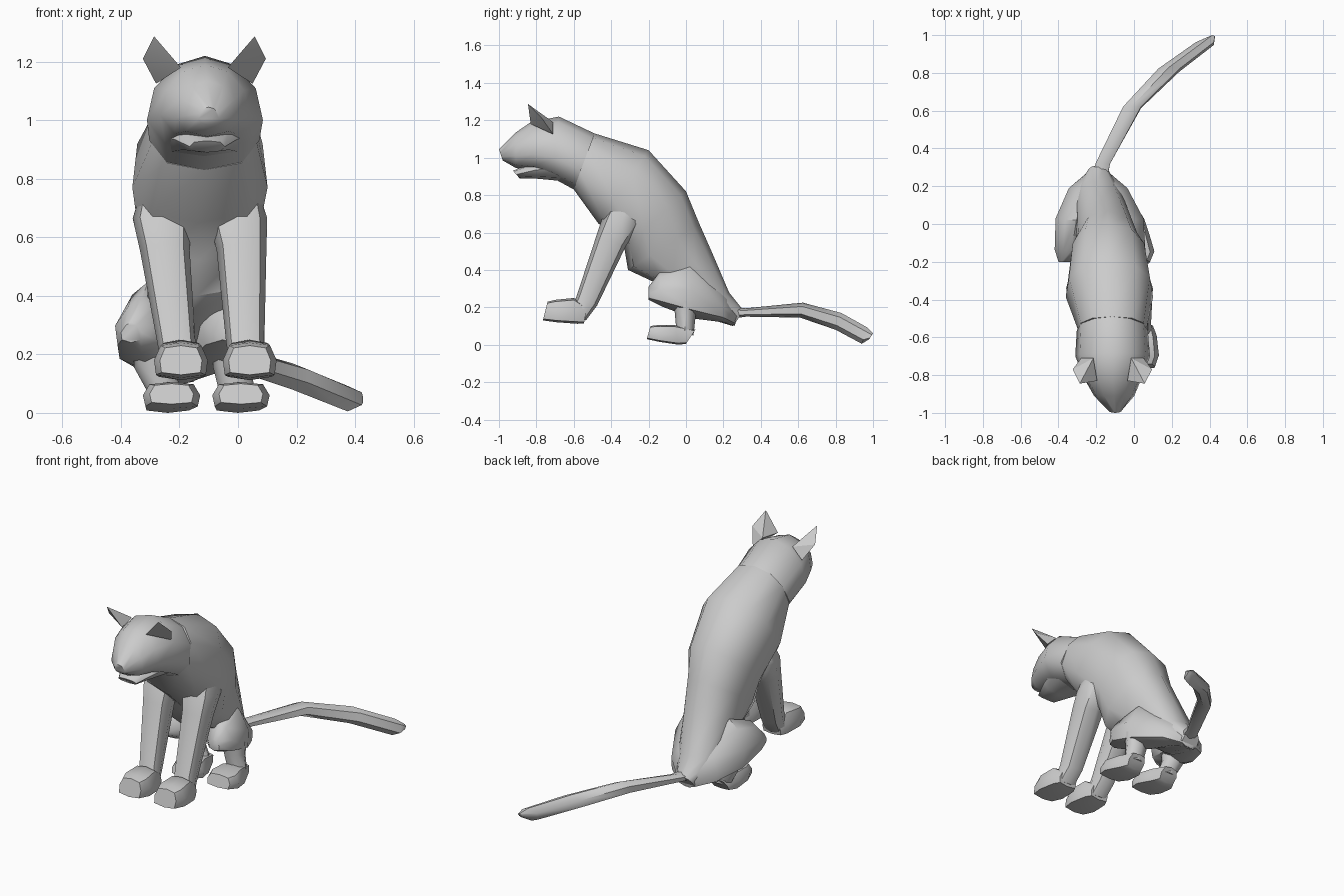
import bpy, bmesh, math


def finish(bm, name, angle=38):
    bmesh.ops.recalc_face_normals(bm, faces=bm.faces)
    mesh = bpy.data.meshes.new(name)
    bm.to_mesh(mesh)
    bm.free()
    obj = bpy.data.objects.new(name, mesh)
    bpy.context.collection.objects.link(obj)
    bpy.ops.object.select_all(action='DESELECT')
    obj.select_set(True)
    bpy.context.view_layer.objects.active = obj
    bpy.ops.object.shade_smooth_by_angle(angle=math.radians(angle))
    return obj


def loft(name, sections, sides=8, square=1.0, taper=0.0, angle=50):
    """Each section: centre x, (y, z) of one edge, (y, z) of the other, half width."""
    bm = bmesh.new()
    rings = []
    for x, y1, z1, y2, z2, w in sections:
        ring = []
        for i in range(sides):
            a = math.tau * i / sides
            c, s = [math.copysign(abs(v) ** square, v) if abs(v) > 1e-6 else 0
                    for v in (math.cos(a), math.sin(a))]
            t = (1 - c) / 2
            ring.append(bm.verts.new((x + w * s * (1 - taper * c),
                                      y1 + (y2 - y1) * t, z1 + (z2 - z1) * t)))
        rings.append(ring)
    for r, q in zip(rings, rings[1:]):
        for i in range(sides):
            j = (i + 1) % sides
            bm.faces.new((r[i], r[j], q[j], q[i]))
    bm.faces.new(rings[0])
    bm.faces.new(rings[-1])
    return finish(bm, name, angle)


# Torso from neck to rump
loft("torso", [
    (-0.115, -0.49, 1.13, -0.60, 0.83, 0.18),
    (-0.13, -0.20, 1.04, -0.47, 0.65, 0.232),
    (-0.135, 0.00, 0.82, -0.33, 0.52, 0.205),
    (-0.14, 0.07, 0.65, -0.31, 0.40, 0.17),
    (-0.16, 0.145, 0.48, -0.16, 0.33, 0.15),
    (-0.19, 0.23, 0.28, 0.05, 0.16, 0.13),
    (-0.19, 0.31, 0.18, 0.25, 0.10, 0.055)], sides=10, square=0.82, taper=0.1)

# Head with muzzle
loft("head", [
    (-0.115, -0.49, 1.13, -0.60, 0.83, 0.185),
    (-0.113, -0.68, 1.22, -0.71, 0.89, 0.195),
    (-0.112, -0.83, 1.19, -0.81, 0.93, 0.15),
    (-0.105, -0.91, 1.135, -0.91, 0.945, 0.105),
    (-0.10, -1.00, 1.045, -0.98, 0.985, 0.035)], sides=10, square=0.95, taper=0.2, angle=62)

# Lower jaw
loft("lower_jaw", [
    (-0.115, -0.66, 1.02, -0.66, 0.875, 0.15),
    (-0.11, -0.81, 0.98, -0.80, 0.888, 0.105),
    (-0.105, -0.925, 0.93, -0.89, 0.89, 0.06)], square=0.8, angle=65)

# Ears, mirrored about the head centre
for side, s in (("left", -1), ("right", 1)):
    bm = bmesh.new()
    for dx, y, z in ((0.08, -0.83, 1.18), (0.172, -0.845, 1.287), (0.21, -0.77, 1.21),
                     (0.165, -0.71, 1.125), (0.10, -0.71, 1.19)):
        bm.verts.new((-0.115 + s * dx, y, z))
    bmesh.ops.convex_hull(bm, input=bm.verts)
    finish(bm, side + "_ear", 20)

# Front legs and paws: x at shoulder, elbow, ankle, paw
for side, xs, xe, xa, xp in (("left", -0.26, -0.25, -0.21, -0.195),
                             ("right", 0.0, 0.012, 0.025, 0.04)):
    loft(side + "_front_leg", [
        (xs, -0.38, 0.80, -0.25, 0.72, 0.07),
        (xs, -0.45, 0.67, -0.23, 0.66, 0.10),
        (xe, -0.48, 0.58, -0.32, 0.53, 0.085),
        (xa, -0.585, 0.26, -0.475, 0.21, 0.065),
        (xp, -0.62, 0.17, -0.535, 0.13, 0.065)], square=0.85)
    loft(side + "_front_paw", [
        (xp, -0.53, 0.20, -0.545, 0.115, 0.06),
        (xp, -0.60, 0.25, -0.58, 0.112, 0.08),
        (xp, -0.70, 0.24, -0.69, 0.12, 0.092),
        (xp, -0.74, 0.23, -0.765, 0.13, 0.072)], square=0.5, taper=0.12)

# Haunches: x of knee, thigh, hip, rump, end
for side, x in (("left", (-0.365, -0.33, -0.305, -0.255, -0.20)),
                ("right", (-0.02, -0.03, -0.06, -0.125, -0.18))):
    loft(side + "_haunch", [
        (x[0], -0.20, 0.31, -0.20, 0.24, 0.035),
        (x[1], -0.14, 0.39, -0.13, 0.205, 0.09),
        (x[2], 0.02, 0.45, 0.04, 0.14, 0.11),
        (x[3], 0.18, 0.30, 0.20, 0.12, 0.09),
        (x[4], 0.29, 0.20, 0.26, 0.10, 0.045)], taper=0.4)

# Hind legs and paws: x at hock, paw, toes
for side, xh, xp, xt in (("left", -0.29, -0.24, -0.227), ("right", -0.02, 0.0, 0.01)):
    loft(side + "_hind_leg", [
        (xh, -0.07, 0.25, 0.06, 0.22, 0.07),
        (xh, -0.06, 0.17, 0.05, 0.14, 0.065),
        (xp, -0.05, 0.06, 0.04, 0.05, 0.06)])
    loft(side + "_hind_paw", [
        (xp, 0.05, 0.08, 0.0, 0.005, 0.055),
        (xp, -0.06, 0.105, -0.04, 0.0, 0.08),
        (xt, -0.15, 0.105, -0.14, 0.015, 0.098),
        (xt, -0.19, 0.1, -0.21, 0.03, 0.075)], square=0.5, taper=0.1)

# Tail curving to the right
loft("tail", [
    (-0.18, 0.26, 0.20, 0.25, 0.14, 0.045),
    (-0.165, 0.32, 0.195, 0.32, 0.15, 0.045),
    (-0.01, 0.625, 0.225, 0.61, 0.145, 0.055),
    (0.185, 0.83, 0.17, 0.80, 0.08, 0.065),
    (0.375, 0.97, 0.092, 0.94, 0.005, 0.055),
    (0.415, 1.00, 0.06, 0.98, 0.03, 0.015)], sides=6, angle=50)
